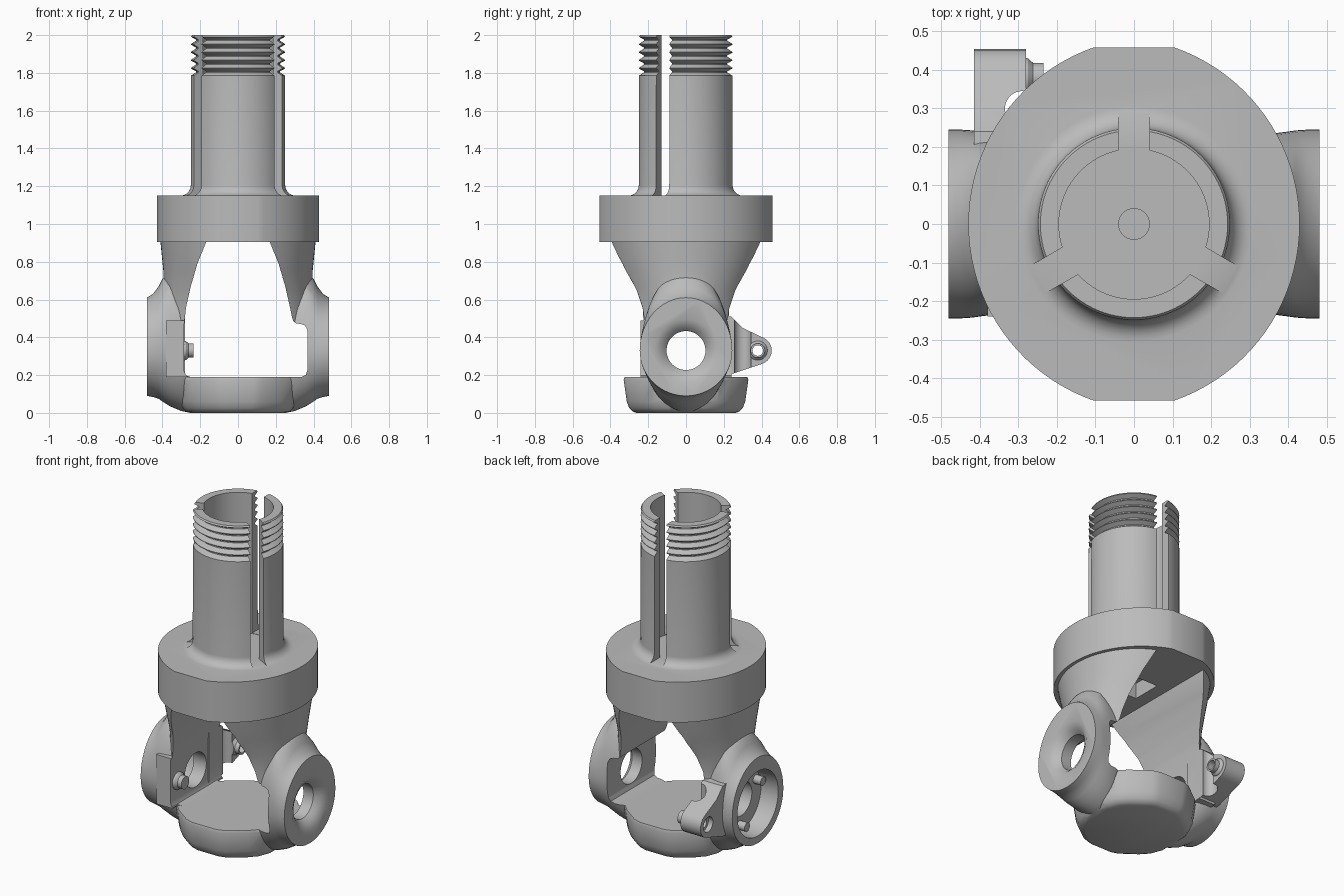
import bpy, bmesh, math
from mathutils import Vector

cube = bpy.data.objects.get("Cube")
if cube:
    bpy.data.objects.remove(cube, do_unlink=True)

grey = bpy.data.materials.new("plain_grey")
grey.use_nodes = True
colour = (0.5, 0.5, 0.5, 1)
grey.diffuse_color = colour
grey.node_tree.nodes["Principled BSDF"].inputs["Base Color"].default_value = colour


def loft(name, sections, closed=False):
    """Skin equal-length rings of points; cap the ends or close the loop."""
    bm = bmesh.new()
    rings = [[bm.verts.new(p) for p in s] for s in sections]
    pairs = list(zip(rings, rings[1:]))
    if closed:
        pairs.append((rings[-1], rings[0]))
    else:
        bm.faces.new(rings[0])
        bm.faces.new(rings[-1])
    n = len(rings[0])
    for a, b in pairs:
        for i in range(n):
            j = (i + 1) % n
            bm.faces.new((a[i], a[j], b[j], b[i]))
    bmesh.ops.recalc_face_normals(bm, faces=bm.faces)
    me = bpy.data.meshes.new(name)
    bm.to_mesh(me)
    bm.free()
    me.materials.append(grey)
    ob = bpy.data.objects.new(name, me)
    bpy.context.collection.objects.link(ob)
    return ob


def circle(r, n=64):
    return [(r * math.cos(math.tau * i / n), r * math.sin(math.tau * i / n)) for i in range(n)]


def prism(name, outline, axis, lo, hi):
    """Extrude a 2D outline along x, y or z."""
    place = {"x": lambda u, v, w: (w, u, v), "y": lambda u, v, w: (u, w, v),
             "z": lambda u, v, w: (u, v, w)}[axis]
    return loft(name, [[place(u, v, w) for u, v in outline] for w in (lo, hi)])


def rod_x(name, y, z, stations):
    """Round bar along x from (x, radius) stations."""
    return loft(name, [[(x, y + u, z + v) for u, v in circle(r, 48)] for x, r in stations])


def combine(target, other, operation):
    mod = target.modifiers.new("cut", "BOOLEAN")
    mod.operation, mod.object, mod.solver = operation, other, "EXACT"
    dg = bpy.context.evaluated_depsgraph_get()
    me = bpy.data.meshes.new_from_object(target.evaluated_get(dg))
    target.modifiers.clear()
    target.data = me
    bpy.data.objects.remove(other, do_unlink=True)


def add(target, other):
    combine(target, other, "UNION")


def cut(target, other):
    combine(target, other, "DIFFERENCE")


def box(name, lo, hi):
    outline = [(lo[0], lo[1]), (hi[0], lo[1]), (hi[0], hi[1]), (lo[0], hi[1])]
    return prism(name, outline, "z", lo[2], hi[2])


# Yoke body: cone that narrows downwards
arms = [(.20, .39, .335), (.45, .39, .33), (.55, .395, .32), (.65, .393, .343),
        (.75, .395, .387), (.83, .403, .412), (.92, .412, .435)]
yoke = loft("yoke", [[(a * u, b * v, z) for u, v in circle(1, 72)] for z, a, b in arms])

# Bearing rings flaring out of the arms: x, reach up, reach down, half width
flare = [(.25, .40, .33, .20), (.30, .41, .32, .225), (.36, .42, .295, .235), (.40, .38, .27, .24),
         (.42, .34, .255, .243), (.45, .30, .246, .245), (.482, .28, .24, .245)]
for s in (-1, 1):
    ring = loft("ring", [[(s * x, w * u, .33 + (up if v > 0 else down) * v)
                          for u, v in circle(1)] for x, up, down, w in flare])
    add(yoke, ring)
add(yoke, box("inner_pad", (-.38, -.24, .19), (-.27, .24, .49)))

# Base block with a rounded, faceted outline
corner = [(.32, .10), (.29, .18), (.24, .235), (.13, .315), (.08, .33)]
outline = corner + [(-x, y) for x, y in corner[::-1]]
outline += [(-x, -y) for x, y in outline]
levels = [(0, .80), (.008, .86), (.025, .91), (.06, .95), (.175, 1), (.19, .985)]
base = loft("base", [[(x * s, y * s, z) for x, y in outline] for z, s in levels])
add(yoke, base)

# Window between the arms, deeper behind the left ring
window = [(-.17, .93), (-.17, .9), (-.215, .79), (-.25, .67), (-.275, .56), (-.285, .47),
          (-.285, .22), (-.275, .198), (-.25, .19), (.335, .19), (.358, .2), (.367, .225),
          (.367, .44), (.355, .463), (.335, .47), (.31, .473), (.293, .485), (.285, .51),
          (.275, .56), (.25, .67), (.215, .79), (.17, .9), (.17, .93)]
cut(yoke, prism("window_cutter", window, "y", -.7, .7))

# Side ear with a rounded tip
tip = [(.38 + .074 * math.cos(t), .33 + .074 * math.sin(t))
       for t in [math.radians(-75 + 15 * i) for i in range(10)]]
ear = prism("ear", [(.12, .19), (.24, .205)] + tip + [(.30, .45), (.24, .51), (.12, .52)],
            "x", -.415, -.28)
add(yoke, ear)
for y in (.38, -.17):
    add(yoke, rod_x("screw_boss", y, .33, [(-.30, .055), (-.275, .05), (-.262, .038), (-.235, .038)]))
cut(yoke, rod_x("screw_hole", .38, .33, [(-.6, .028), (-.2, .028)]))
cut(yoke, rod_x("screw_seat", .38, .33, [(-.45, .045), (-.385, .045)]))
cut(yoke, prism("notch_cutter", [(-.29 + u, .30 + v) for u, v in circle(.045, 32)], "z", .1, .6))

# Bearing bores: open cup on the right, shallow dish on the left
cut(yoke, rod_x("bore", 0, .33, [(-.6, .103), (.6, .103)]))
cut(yoke, rod_x("cup", 0, .33, [(-.6, .20), (-.45, .195), (-.37, .19)]))
cut(yoke, rod_x("dish", 0, .33, [(.50, .185), (.482, .165), (.46, .125), (.43, .10)]))
for t in (35, 155, 275):
    a = math.radians(t)
    add(yoke, rod_x("cup_stud", .155 * math.cos(a), .33 + .155 * math.sin(a),
                    [(-.42, .026), (-.34, .026)]))

# Flange plate: two arcs joined by short flats
cx, rad = -.0556, .4856
span = math.asin(.458 / rad)
arc = [(cx + rad * math.cos(t), rad * math.sin(t))
       for t in [span * (i / 20 - 1) for i in range(41)]]
plate_outline = arc + [(-x, -y) for x, y in arc]
flange = prism("flange", plate_outline, "z", .905, 1.15)
cut(flange, box("pocket_cutter", (-.09, -.09, .8), (.09, .09, 1.0)))

# Slotted tube with root fillet and threaded top
profile = [(.195, 1.12), (.305, 1.12), (.305, 1.15)]
profile += [(.305 - .055 * math.sin(t), 1.205 - .055 * math.cos(t))
            for t in [math.radians(15 * i) for i in range(1, 7)]]
pitch = .042
for i in range(5):
    z = 1.785 + pitch * i
    profile += [(.249, z), (.222, z + .018), (.222, z + .023), (.249, z + .038)]
profile += [(.243, 2.0), (.195, 2.0)]
tube = loft("tube", [[(r * c, r * s, z) for r, z in profile] for c, s in circle(1, 96)], closed=True)
for t in (90, 210, 330):
    c, s = math.cos(math.radians(t)), math.sin(math.radians(t))
    slot = [(u * c - v * s, u * s + v * c) for u, v in ((.1, -.04), (.4, -.04), (.4, .04), (.1, .04))]
    cut(tube, prism("slot_cutter", slot, "z", 1.152, 2.1))
add(flange, tube)
cut(flange, prism("centre_hole", circle(.04, 32), "z", .8, 1.3))

# Smooth the curved surfaces, keep edges crisp
for ob in (yoke, flange):
    bpy.ops.object.select_all(action="DESELECT")
    ob.select_set(True)
    bpy.context.view_layer.objects.active = ob
    bpy.ops.object.shade_smooth_by_angle(angle=math.radians(30))
flange.name = "flange_and_slotted_tube"
